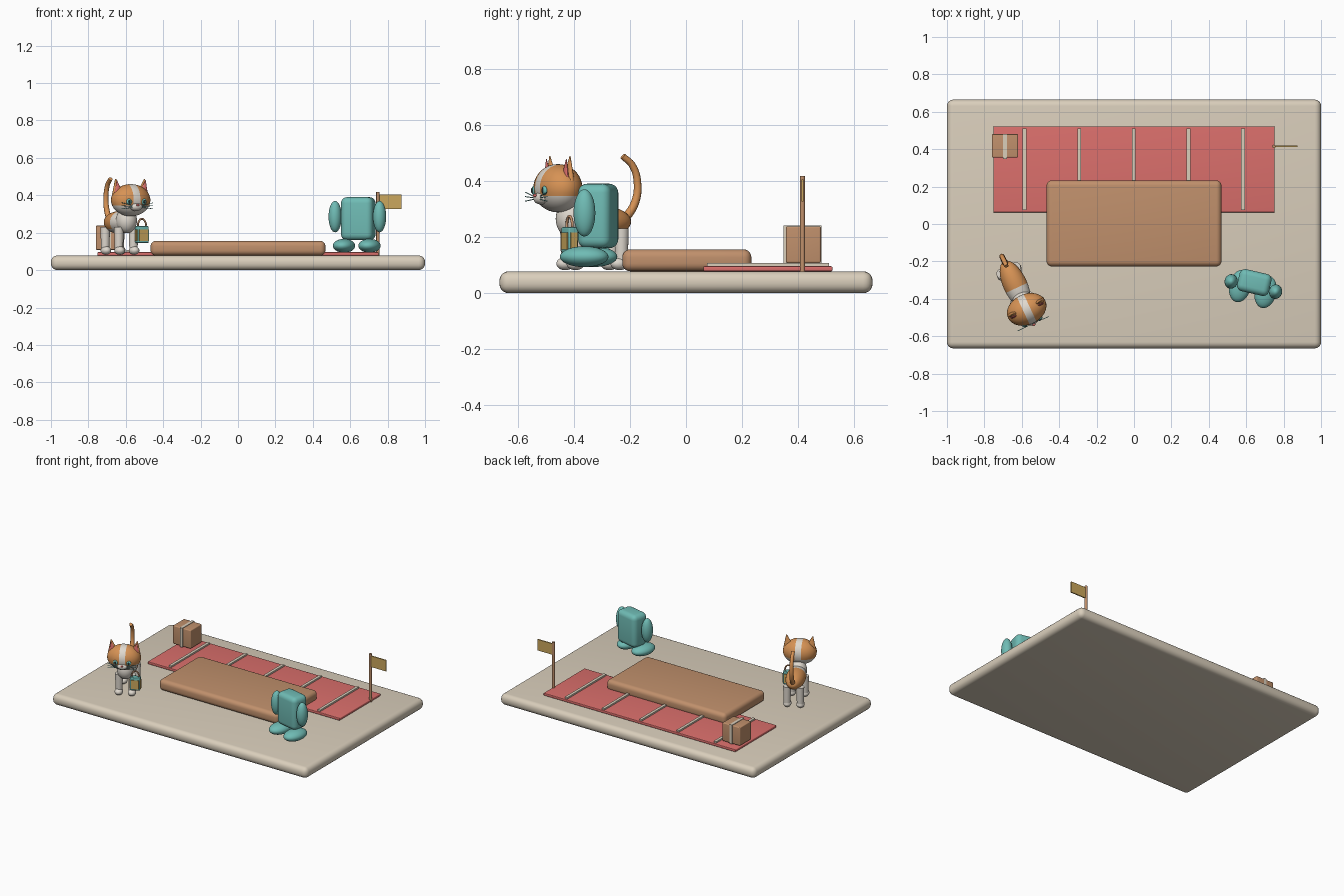
import bpy, bmesh
from math import radians, pi
from mathutils import Matrix, Vector

old = bpy.data.objects.get("Cube")
if old:
    bpy.data.objects.remove(old, do_unlink=True)


def material(name, r, g, b):
    m = bpy.data.materials.new(name)
    m.use_nodes = True
    m.diffuse_color = (r, g, b, 1)
    m.node_tree.nodes["Principled BSDF"].inputs["Base Color"].default_value = (r, g, b, 1)
    return m


cream = material("cream", 0.70, 0.62, 0.50)
white = material("warm white", 0.74, 0.69, 0.62)
red = material("soft red", 0.71, 0.16, 0.15)
wood = material("wood brown", 0.53, 0.28, 0.15)
orange = material("orange fur", 0.68, 0.29, 0.09)
teal = material("teal", 0.16, 0.50, 0.46)
gold = material("gold", 0.60, 0.39, 0.11)
dark = material("dark pupil", 0.02, 0.03, 0.03)

WORLD = Matrix.Identity(4)
parts = []


def finish(name, bm, mats, frame):
    mesh = bpy.data.meshes.new(name)
    bm.to_mesh(mesh)
    bm.free()
    for m in mats:
        mesh.materials.append(m)
    obj = bpy.data.objects.new(name, mesh)
    bpy.context.collection.objects.link(obj)
    obj.matrix_world = frame
    parts.append(obj)
    return obj


def box(name, center, size, mat, bevel=0, frame=WORLD):
    bm = bmesh.new()
    bmesh.ops.create_cube(bm, size=1)
    bmesh.ops.scale(bm, vec=size, verts=bm.verts)
    if bevel:
        bmesh.ops.bevel(bm, geom=bm.edges[:], offset=bevel, segments=5,
                        profile=0.5, affect='EDGES', clamp_overlap=True)
    return finish(name, bm, [mat], frame @ Matrix.Translation(center))


def ball(name, center, radii, mats, frame=WORLD, cuts=(), rule=None):
    """Ellipsoid; cuts are (axis, offset) planes, rule picks each face's material."""
    bm = bmesh.new()
    bmesh.ops.create_uvsphere(bm, u_segments=32, v_segments=18, radius=1)
    bmesh.ops.scale(bm, vec=radii, verts=bm.verts)
    for axis, offset in cuts:
        normal = Vector((0, 0, 0))
        normal[axis] = 1
        bmesh.ops.bisect_plane(bm, geom=bm.verts[:] + bm.edges[:] + bm.faces[:],
                               plane_co=normal * offset, plane_no=normal)
    if rule:
        for f in bm.faces:
            f.material_index = rule(f.calc_center_median())
    return finish(name, bm, mats, frame @ Matrix.Translation(center))


def cone(name, center, r1, r2, depth, mat, frame=WORLD, flat=1, tilt=0):
    bm = bmesh.new()
    bmesh.ops.create_cone(bm, cap_ends=True, segments=20, radius1=r1, radius2=r2, depth=depth)
    bmesh.ops.scale(bm, vec=(1, flat, 1), verts=bm.verts)
    return finish(name, bm, [mat],
                  frame @ Matrix.Translation(center) @ Matrix.Rotation(tilt, 4, 'Y'))


def tube(name, points, radius, mat, frame=WORLD, tip=1):
    curve = bpy.data.curves.new(name, 'CURVE')
    curve.dimensions = '3D'
    curve.bevel_depth = radius
    curve.bevel_resolution = 3
    curve.resolution_u = 8
    curve.use_fill_caps = True
    spline = curve.splines.new('BEZIER')
    spline.bezier_points.add(len(points) - 1)
    for i, (bp, co) in enumerate(zip(spline.bezier_points, points)):
        bp.co = co
        bp.handle_left_type = bp.handle_right_type = 'AUTO'
        bp.radius = 1 + (tip - 1) * i / (len(points) - 1)
    curve.materials.append(mat)
    obj = bpy.data.objects.new(name, curve)
    bpy.context.collection.objects.link(obj)
    obj.matrix_world = frame
    return obj


# Ground slab, raised deck, mat with stripes
box("base_slab", (0, 0, 0.039), (2, 1.33, 0.078), cream, 0.034)
box("wooden_deck", (0, 0.003, 0.117), (0.935, 0.46, 0.078), wood, 0.028)
box("red_mat", (0, 0.292, 0.087), (1.505, 0.46, 0.018), red, 0.005)
for i in range(5):
    box("mat_stripe", (-0.293 + 0.292 * (i - 1), 0.292, 0.101), (0.02, 0.435, 0.012), cream)

# Parcel with a band of tape
box("parcel", (-0.69, 0.418, 0.173), (0.14, 0.125, 0.13), wood, 0.006)
box("parcel_tape", (-0.69, 0.415, 0.174), (0.02, 0.135, 0.136), cream)

# Flag
cone("flag_pole", (0.748, 0.415, 0.248), 0.009, 0.009, 0.34, wood)
box("flag_cloth", (0.812, 0.415, 0.366), (0.122, 0.008, 0.078), gold)

# Teal companion
buddy = Matrix.Translation((0.643, -0.313, 0)) @ Matrix.Rotation(radians(-13), 4, 'Z')
box("companion_body", (0, 0, 0.275), (0.175, 0.12, 0.23), teal, 0.032, buddy)
for s in (-1, 1):
    ball("companion_arm", (s * 0.122, -0.022, 0.286), (0.035, 0.039, 0.084), [teal], buddy)
    ball("companion_foot", (s * 0.07, -0.035, 0.13), (0.058, 0.088, 0.037), [teal], buddy)

# Cat body and chest
cat = Matrix.Translation((-0.635, -0.325, 0)) @ Matrix.Rotation(radians(25), 4, 'Z')
ball("cat_body", (0, 0, 0.255), (0.064, 0.14, 0.06), [orange, white], cat,
     [(1, -0.075), (1, -0.018), (2, -0.035)],
     lambda c: int(c.y < -0.018 or c.z < -0.035))
ball("cat_chest", (0, -0.092, 0.265), (0.056, 0.056, 0.068), [white], cat)

# Cat legs and paws
for s in (-1, 1):
    for y in (-0.088, 0.085):
        cone("cat_leg", (s * 0.043, y, 0.165), 0.022, 0.026, 0.13, white, cat)
        ball("cat_paw", (s * 0.043, y - 0.008, 0.105), (0.027, 0.033, 0.023), [white], cat)

# Cat tail
tube("cat_tail", [(0, 0.115, 0.26), (0, 0.157, 0.32), (0, 0.168, 0.39),
                  (0, 0.148, 0.455), (0, 0.11, 0.488)], 0.016, orange, cat, 0.7)

# Cat head with blaze and pale lower face
head = cat @ Matrix.Translation((0, -0.145, 0.374))
ball("cat_head", (0, 0, 0), (0.11, 0.082, 0.086), [orange, white], head,
     [(0, -0.02), (0, 0.02), (2, -0.028)],
     lambda c: int(abs(c.x) < 0.02 or c.z < -0.028))
ball("cat_muzzle", (0, -0.067, -0.036), (0.036, 0.024, 0.022), [white], head)
ball("cat_nose", (0, -0.091, -0.026), (0.009, 0.006, 0.006), [red], head)
for s in (-1, 1):
    cone("cat_ear", (s * 0.079, 0.008, 0.072), 0.034, 0.003, 0.085, orange, head, 0.5, s * 0.15)
    cone("cat_inner_ear", (s * 0.079, -0.006, 0.070), 0.025, 0.002, 0.07, red, head, 0.4, s * 0.15)
    ball("cat_eye", (s * 0.043, -0.073, -0.008), (0.016, 0.009, 0.016), [teal], head)
    ball("cat_pupil", (s * 0.044, -0.081, -0.008), (0.006, 0.004, 0.010), [dark], head)
    for k in (-1, 0, 1):
        tube("cat_whisker", [(s * 0.03, -0.083, -0.034 + k * 0.006),
                             (s * 0.092, -0.085, -0.03 + k * 0.016)], 0.0016, teal, head)

# Lantern held beside the front leg
lamp = cat @ Matrix.Translation((0.072, -0.133, 0.19))
box("lantern_case", (0, 0, 0), (0.066, 0.036, 0.09), teal, 0.005, lamp)
for s in (-1, 1):
    box("lantern_pane", (0, s * 0.019, -0.004), (0.05, 0.005, 0.062), gold, 0, lamp)
    box("lantern_side_pane", (s * 0.034, 0, -0.004), (0.005, 0.024, 0.062), gold, 0, lamp)
tube("lantern_handle", [(-0.022, 0, 0.04), (-0.022, 0, 0.062), (0, 0, 0.084),
                        (0.022, 0, 0.062), (0.022, 0, 0.04)], 0.005, wood, lamp)

# Smooth shading with sharp edges kept
bpy.ops.object.select_all(action='DESELECT')
for obj in parts:
    obj.select_set(True)
bpy.context.view_layer.objects.active = parts[0]
bpy.ops.object.shade_smooth_by_angle(angle=radians(35))
